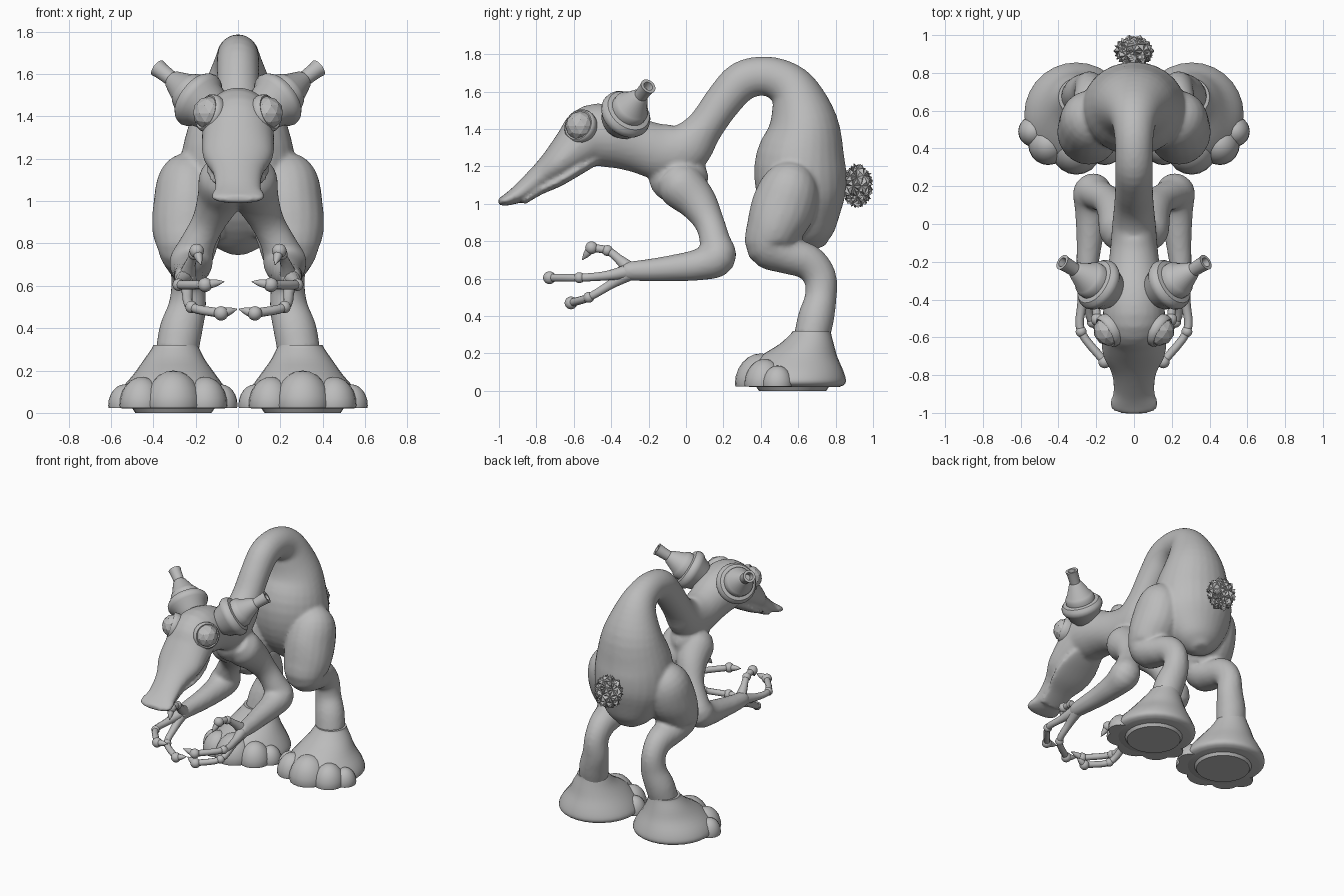
import bpy, bmesh, math, random
from mathutils import Vector, Matrix

if "Cube" in bpy.data.objects:
    bpy.data.objects.remove(bpy.data.objects["Cube"])

random.seed(4)
grey = bpy.data.materials.new("plain grey")
grey.diffuse_color = (0.5, 0.5, 0.5, 1)
grey.use_nodes = True
grey.node_tree.nodes["Principled BSDF"].inputs["Base Color"].default_value = grey.diffuse_color


def spline(keys, n):
    """Catmull-Rom through tuples of any length."""
    pts = [Vector(k) for k in keys]
    pts = [pts[0] * 2 - pts[1]] + pts + [pts[-1] * 2 - pts[-2]]
    out = []
    for i in range(1, len(pts) - 2):
        a, b, c, d = pts[i - 1:i + 3]
        for j in range(n):
            t = j / n
            out.append(0.5 * (2 * b + (c - a) * t + (2 * a - 5 * b + 4 * c - d) * t * t
                              + (3 * b - a - 3 * c + d) * t ** 3))
    return out + [pts[-2]]


def loft(bm, keys, n=4, sides=20, frame=None):
    """Sections are (x, y, z, half width, half depth)."""
    secs = spline(keys, n) if n > 1 else [Vector(k) for k in keys]
    cen = [Vector(s[:3]) for s in secs]
    rings, side = [], Vector((1, 0, 0))
    for i, s in enumerate(secs):
        if frame:
            u, v = frame
        else:
            t = (cen[min(i + 1, len(cen) - 1)] - cen[max(i - 1, 0)]).normalized()
            side = (side - t * side.dot(t)).normalized()
            u, v = side, t.cross(side)
        rings.append([bm.verts.new(cen[i] + u * max(s[3], .003) * math.cos(a) + v * max(s[4], .003) * math.sin(a))
                      for a in (2 * math.pi * k / sides for k in range(sides))])
    faces = [bm.faces.new(rings[0][::-1]), bm.faces.new(rings[-1])]
    for p, q in zip(rings, rings[1:]):
        for k in range(sides):
            m = (k + 1) % sides
            faces.append(bm.faces.new((p[k], p[m], q[m], q[k])))
    bmesh.ops.recalc_face_normals(bm, faces=faces)


def ball(bm, c, r, sub=None):
    m = Matrix.Translation(c) @ Matrix.Diagonal((*r, 1))
    if sub:
        return bmesh.ops.create_icosphere(bm, subdivisions=sub, radius=1, matrix=m)["verts"]
    return bmesh.ops.create_uvsphere(bm, u_segments=20, v_segments=12, radius=1, matrix=m)["verts"]


def axis_frame(axis):
    u = axis.orthogonal().normalized()
    return u, axis.cross(u).normalized()


def finish(bm, name, mirror=True, smooth=True, angle=40):
    me = bpy.data.meshes.new(name)
    bm.to_mesh(me)
    bm.free()
    me.materials.append(grey)
    ob = bpy.data.objects.new(name, me)
    bpy.context.collection.objects.link(ob)
    if smooth:
        bpy.ops.object.select_all(action='DESELECT')
        ob.select_set(True)
        bpy.context.view_layer.objects.active = ob
        bpy.ops.object.shade_smooth_by_angle(angle=math.radians(angle))
    if mirror:
        ob.modifiers.new("mirror", 'MIRROR').use_mirror_merge = False
    return ob


# body: rump, arched back, neck, head and bill in one sweep
bm = bmesh.new()
loft(bm, [(0, y, z, w, d) for y, z, w, d in [
    (.70, .76, .05, .05), (.675, .83, .16, .13), (.63, 1.0, .26, .225), (.61, 1.2, .27, .245),
    (.63, 1.4, .22, .195), (.595, 1.56, .155, .145), (.53, 1.645, .115, .118), (.42, 1.683, .10, .105),
    (.30, 1.655, .10, .106), (.20, 1.55, .10, .10), (.10, 1.41, .105, .10), (0, 1.30, .115, .14),
    (-.12, 1.275, .125, .15), (-.25, 1.31, .14, .145), (-.38, 1.355, .16, .165), (-.50, 1.365, .165, .165),
    (-.59, 1.295, .17, .13), (-.69, 1.21, .165, .095), (-.785, 1.138, .12, .067),
    (-.885, 1.06, .11, .05), (-.95, 1.025, .13, .034), (-.985, 1.013, .115, .024), (-1.003, 1.012, .07, .016)]],
    sides=28)
# lower jaw
loft(bm, [(0, -.48, 1.24, .12, .03), (0, -.58, 1.18, .15, .03), (0, -.68, 1.12, .145, .028),
          (0, -.78, 1.07, .105, .022), (0, -.87, 1.01, .09, .015)])
ball(bm, (0, -.04, 1.14), (.12, .16, .14))
for s in (-1, 1):
    # arm from shoulder to wrist
    loft(bm, [(s * x, y, z, r, r) for x, y, z, r in [
        (.045, -.09, 1.16, .09), (.06, -.03, 1.10, .125), (.09, .06, 1.01, .105), (.14, .125, .90, .08),
        (.19, .155, .80, .083), (.22, .165, .715, .103), (.228, .07, .675, .085), (.235, -.08, .655, .07),
        (.245, -.2, .645, .06), (.25, -.31, .64, .05), (.25, -.34, .64, .035)]])
    # leg from hip to ankle
    loft(bm, [(s * x, y, z, w, d) for x, y, z, w, d in [
        (.18, .60, 1.20, .07, .07), (.22, .565, 1.11, .15, .15), (.235, .52, .98, .165, .172),
        (.24, .47, .86, .165, .15), (.24, .45, .775, .14, .128), (.24, .54, .725, .11, .10),
        (.235, .65, .69, .09, .095), (.235, .715, .61, .08, .088), (.24, .72, .5, .09, .085),
        (.27, .695, .39, .102, .097), (.29, .67, .28, .10, .095)]])
body = finish(bm, "body", mirror=False, smooth=False)
rm = body.modifiers.new("blend", 'REMESH')
rm.mode, rm.voxel_size, rm.use_smooth_shade = 'VOXEL', .013, True
sm = body.modifiers.new("soften", 'SMOOTH')
sm.factor, sm.iterations = .5, 5

# feet with five broad toes sunk into the skirt
bm = bmesh.new()
for x, y, r, h in [(.535, .49, .078, .10), (.455, .42, .105, .135), (.305, .40, .135, .165),
                   (.155, .42, .105, .135), (.08, .49, .078, .10)]:
    ball(bm, (x, y, .035), (r, r * 1.03, h))
for v in bm.verts:
    v.co.z = max(v.co.z, .022)
loft(bm, [(.295, .672, .32, .105, .102), (.295, .668, .305, .112, .108), (.3, .645, .25, .145, .145),
          (.3, .60, .18, .195, .21), (.305, .582, .11, .25, .258), (.305, .58, .06, .275, .275),
          (.305, .58, .035, .268, .268), (.305, .58, .02, .24, .24)],
     n=3, sides=28, frame=(Vector((1, 0, 0)), Vector((0, 1, 0))))
finish(bm, "foot")

# sole pads
bm = bmesh.new()
bmesh.ops.create_cone(bm, cap_ends=True, segments=28, radius1=.18, radius2=.20, depth=.03,
                      matrix=Matrix.Translation((.305, .57, .015)))
finish(bm, "sole_pad")

# fingers: bony shaft, knuckle ball, claw
bm = bmesh.new()
fingers = [
    [(.24, -.30, .65), (.225, -.36, .705), (.205, -.42, .75), (.195, -.505, .765), (.175, -.555, .70)],
    [(.25, -.30, .64), (.275, -.43, .615), (.28, -.57, .605), (.155, -.73, .605), (.065, -.735, .62)],
    [(.25, -.30, .63), (.24, -.40, .57), (.22, -.52, .50), (.08, -.615, .47), (.005, -.60, .49)]]
for f in fingers:
    loft(bm, [(*p, r, r) for p, r in zip(f[:4], (.042, .026, .022, .022))], sides=10)
    ball(bm, f[2], (.029,) * 3)
    ball(bm, f[3], (.034,) * 3)
    tip, base = Vector(f[4]), Vector(f[3])
    loft(bm, [(*base, .026, .026), (*base.lerp(tip, .55), .018, .018), (*tip, .002, .002)], sides=10)
finish(bm, "fingers")

# ear horns: bulb, collar, cone and hollow flared tip
bm = bmesh.new()
axis = Vector((.225, .14, .175)).normalized()
base = Vector((.15, -.345, 1.45))
loft(bm, [(*(base + axis * t), r, r) for t, r in [
    (-.07, .07), (-.03, .105), (.01, .118), (.03, .135), (.05, .142), (.07, .138), (.088, .124), (.093, .10),
    (.12, .10), (.138, .09), (.148, .08), (.225, .046), (.235, .036), (.30, .039), (.325, .043),
    (.325, .026), (.28, .02)]], n=1, sides=28, frame=axis_frame(axis))
finish(bm, "ear_horn")

# faceted eyes in smooth sockets
eye = Vector((.135, -.565, 1.415))
bm = bmesh.new()
ball(bm, eye, (.08, .08, .08), sub=2)
finish(bm, "eye", smooth=False)
bm = bmesh.new()
look = Vector((.8, -.5, .3)).normalized()
loft(bm, [(*(eye + look * t), r, r) for t, r in [
    (-.07, .07), (-.04, .086), (-.005, .093), (.015, .09), (.022, .082), (.015, .066)]],
    n=1, sides=24, frame=axis_frame(look))
finish(bm, "eye_socket", angle=60)

# spiky tail puff
bm = bmesh.new()
ball(bm, (0, .915, 1.095), (.093, .072, .108), sub=2)
bmesh.ops.subdivide_edges(bm, edges=[e for e in bm.edges if random.random() < .25], cuts=1)
bmesh.ops.triangulate(bm, faces=bm.faces)
for cell in list(bm.faces):
    out = cell.normal * random.uniform(.008, .024)
    tip = bmesh.ops.poke(bm, faces=[cell])["verts"][0]
    tip.co += out
finish(bm, "tail_puff", mirror=False, smooth=False)
